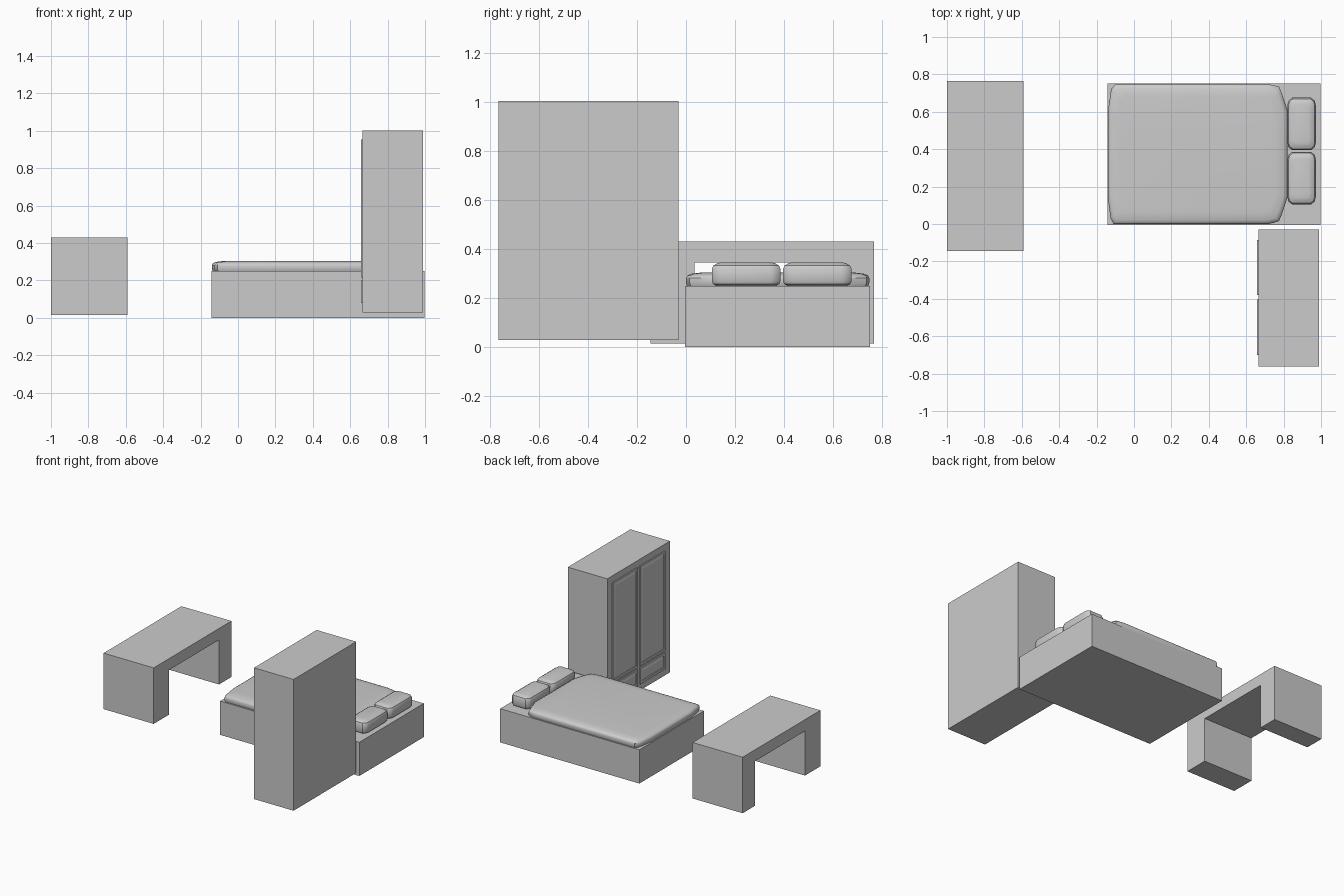
import bpy, bmesh

if "Cube" in bpy.data.objects:
    bpy.data.objects.remove(bpy.data.objects["Cube"])


def finish(name, bm, smooth=False):
    bmesh.ops.recalc_face_normals(bm, faces=bm.faces)
    me = bpy.data.meshes.new(name)
    bm.to_mesh(me)
    bm.free()
    ob = bpy.data.objects.new(name, me)
    bpy.context.collection.objects.link(ob)
    if smooth:
        bpy.ops.object.select_all(action='DESELECT')
        ob.select_set(True)
        bpy.context.view_layer.objects.active = ob
        bpy.ops.object.shade_smooth_by_angle(angle=0.6)
    return ob


def box(name, x0, x1, y0, y1, z0, z1):
    bm = bmesh.new()
    bmesh.ops.create_cube(bm, size=1)
    for v in bm.verts:
        v.co = (x0 + (v.co.x + .5) * (x1 - x0), y0 + (v.co.y + .5) * (y1 - y0),
                z0 + (v.co.z + .5) * (z1 - z0))
    return finish(name, bm)


def cushion(name, outline, levels):
    """Stack shrunken copies of an outline; levels are (inset, z)."""
    bm = bmesh.new()
    xs, ys = [p[0] for p in outline], [p[1] for p in outline]
    cx, cy = (min(xs) + max(xs)) / 2, (min(ys) + max(ys)) / 2
    w, d = max(xs) - min(xs), max(ys) - min(ys)
    rings = [[bm.verts.new((cx + (x - cx) * (1 - 2 * i / w),
                            cy + (y - cy) * (1 - 2 * i / d), z)) for x, y in outline]
             for i, z in levels]
    n = len(outline)
    for a, b in zip(rings, rings[1:]):
        for k in range(n):
            bm.faces.new((a[k], a[(k + 1) % n], b[(k + 1) % n], b[k]))
    bm.faces.new(rings[0])
    bm.faces.new(rings[-1])
    return finish(name, bm, True)


def front_panel(name, y0, y1, z0, z1):
    """Framed panel raised from the wardrobe face, facing -x."""
    bm = bmesh.new()
    face = bm.faces.new([bm.verts.new((.666, y, z)) for y, z in
                         ((y0, z0), (y0, z1), (y1, z1), (y1, z0))])
    face.normal_update()
    if face.normal.x > 0:
        face.normal_flip()
    for inset, out in ((0, .008), (.018, 0), (0, -.006), (.014, .004)):
        if inset:
            bmesh.ops.inset_region(bm, faces=[face], thickness=inset, use_even_offset=True)
            for v in face.verts:
                v.co.x -= out
        else:
            new = bmesh.ops.extrude_discrete_faces(bm, faces=[face])['faces']
            face = new[0]
            for v in face.verts:
                v.co.x -= out
    finish(name, bm)


# Desk: one extruded arch with a wide left support and a narrower right one
bm = bmesh.new()
arch = [(-.145, .015), (.035, .015), (.035, .345), (.62, .345),
        (.62, .015), (.765, .015), (.765, .43), (-.145, .43)]
f = bm.faces.new([bm.verts.new((-1, y, z)) for y, z in arch])
ext = bmesh.ops.extrude_face_region(bm, geom=[f])['geom']
for v in ext:
    if isinstance(v, bmesh.types.BMVert):
        v.co.x = -.59
finish("desk", bm)

# Bed base
box("bed_base", -.143, .998, -.005, .75, 0, .25)

# Duvet with gathered corners
duvet = [(-.11, 0), (.72, 0), (.775, .015), (.79, .05), (.82, .14), (.82, .61), (.79, .70),
         (.775, .735), (.72, .747), (-.10, .747), (-.122, .72), (-.14, .6), (-.14, .14), (-.125, .03)]
cushion("duvet", duvet, [(.004, .25), (0, .262), (0, .282), (.006, .292), (.02, .299), (.06, .304)])

# Pillows
for side, y0, y1 in (("front", .105, .385), ("back", .395, .675)):
    x0, x1, cx, cy = .82, .972, .025, .04
    outline = [(x0 + cx, y0), (x1 - cx, y0), (x1 - .006, y0 + .015), (x1, y0 + cy),
               (x1, y1 - cy), (x1 - .006, y1 - .015), (x1 - cx, y1), (x0 + cx, y1),
               (x0 + .006, y1 - .015), (x0, y1 - cy), (x0, y0 + cy), (x0 + .006, y0 + .015)]
    cushion(side + "_pillow", outline,
            [(.018, .25), (.005, .258), (0, .27), (0, .318), (.006, .332), (.022, .342), (.035, .345)])

# Wardrobe with two doors over two drawers
box("wardrobe_body", .666, .99, -.763, -.03, .03, 1.003)
for side, y0, y1 in (("left", -.38, -.085), ("right", -.70, -.405)):
    front_panel(side + "_door", y0, y1, .215, .955)
    front_panel(side + "_drawer", y0, y1, .08, .2)
